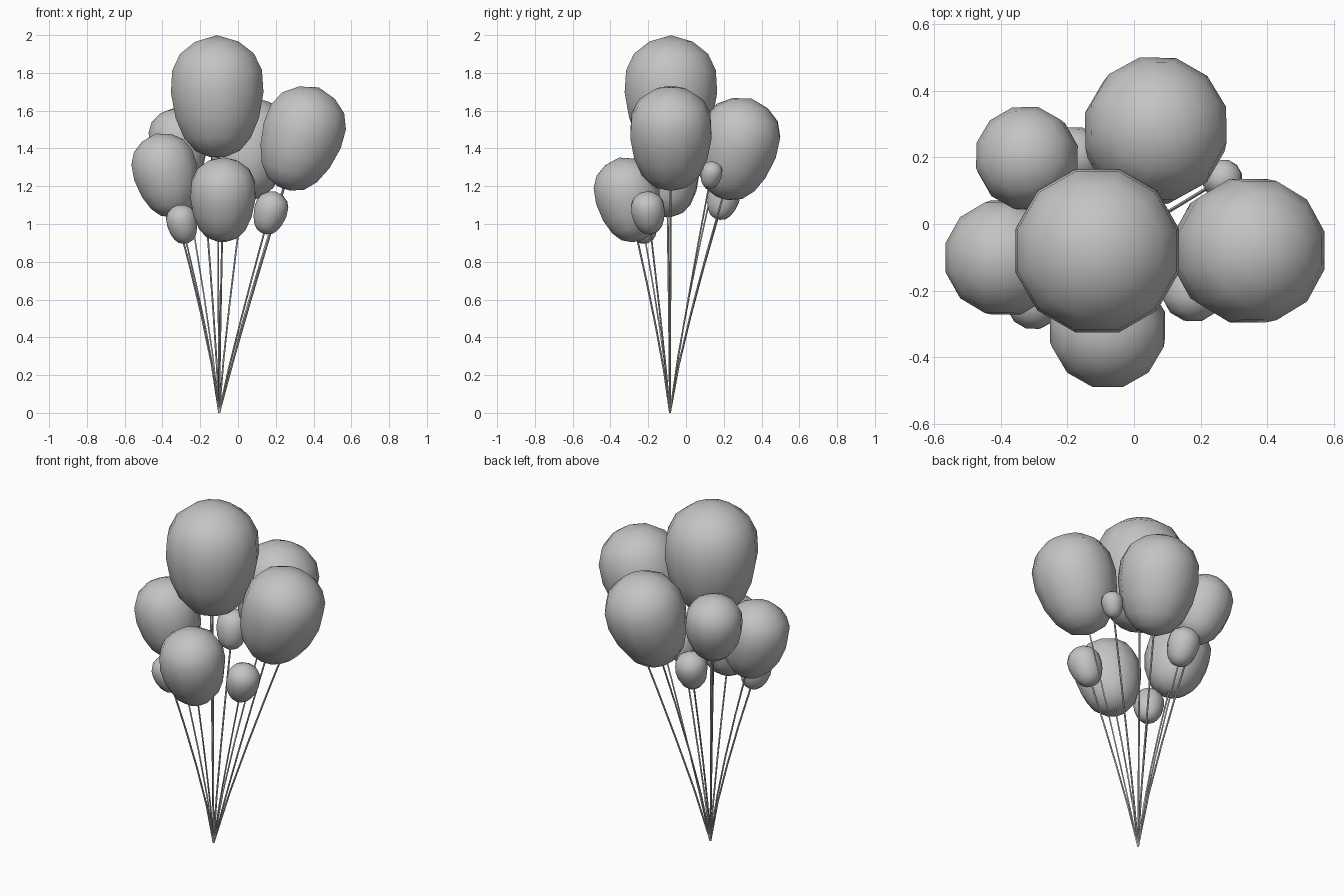
import bpy, bmesh, math
from mathutils import Vector, Matrix

cube = bpy.data.objects.get("Cube")
if cube:
    bpy.data.objects.remove(cube, do_unlink=True)

grey = bpy.data.materials.new("balloon grey")
grey.use_nodes = True
colour = (0.55, 0.55, 0.55, 1)
grey.diffuse_color = colour
grey.node_tree.nodes["Principled BSDF"].inputs["Base Color"].default_value = colour

KNOT = Vector((-0.10, -0.085, 0))   # where all the strings meet
SIDES = 12
# balloon outline for unit radius: (radius, height from the middle)
OUTLINE = [(0.17, -1.31), (0.48, -1.18), (0.72, -0.90), (0.90, -0.47), (1.0, 0.08),
           (0.97, 0.56), (0.80, 0.92), (0.47, 1.18)]
BOTTOM, TOP = -1.32, 1.32


def balloon(name, centre, radius):
    """Egg-shaped balloon leaning away from the knot; returns its lower tip."""
    bm = bmesh.new()
    rings = []
    r_out = radius / math.cos(math.pi / SIDES)
    for r, h in OUTLINE:
        angles = [2 * math.pi * (i + 0.5) / SIDES for i in range(SIDES)]
        rings.append([bm.verts.new((r * r_out * math.cos(a), r * r_out * math.sin(a), h * radius))
                      for a in angles])
    low = bm.verts.new((0, 0, BOTTOM * radius))
    high = bm.verts.new((0, 0, TOP * radius))
    for i in range(SIDES):
        j = (i + 1) % SIDES
        bm.faces.new((low, rings[0][j], rings[0][i]))
        bm.faces.new((high, rings[-1][i], rings[-1][j]))
        for a, b in zip(rings, rings[1:]):
            bm.faces.new((a[i], a[j], b[j], b[i]))
    lean = centre - KNOT
    lean.x *= 1.15
    lean.y *= 1.15
    turn = Vector((0, 0, 1)).rotation_difference(lean).to_matrix().to_4x4()
    bm.transform(Matrix.Translation(centre) @ turn)
    tip = low.co.copy()
    for f in bm.faces:
        f.smooth = True
    mesh = bpy.data.meshes.new(name)
    bm.to_mesh(mesh)
    bm.free()
    mesh.materials.append(grey)
    bpy.context.collection.objects.link(bpy.data.objects.new(name, mesh))
    return tip


def string(name, tip, bow):
    """Thin string from the knot up to a balloon tip, bowed slightly inward."""
    curve = bpy.data.curves.new(name, "CURVE")
    curve.dimensions = "3D"
    curve.bevel_depth = 0.005
    curve.bevel_resolution = 0
    curve.use_fill_caps = True
    spline = curve.splines.new("POLY")
    steps = (0, 0.25, 0.5, 0.75, 1.02)
    spline.points.add(len(steps) - 1)
    for p, t in zip(spline.points, steps):
        out = (tip - KNOT) * t ** bow
        p.co = (KNOT.x + out.x, KNOT.y + out.y, tip.z * t, 1)
    curve.materials.append(grey)
    bpy.context.collection.objects.link(bpy.data.objects.new(name, curve))


BALLOONS = {
    "top": ((-0.11, -0.08, 1.676), 0.245, 1),
    "right": ((0.335, -0.08, 1.455), 0.215, 1.05),
    "back": ((0.06, 0.27, 1.40), 0.21, 1.2),
    "left": ((-0.38, -0.10, 1.26), 0.171, 1.25),
    "back_left": ((-0.315, 0.19, 1.42), 0.15, 1.2),
    "front": ((-0.08, -0.305, 1.13), 0.172, 1.2),
    "small_front_left": ((-0.295, -0.23, 1.0), 0.08, 1.25),
    "small_front_right": ((0.17, -0.20, 1.06), 0.088, 1.1),
    "small_back_right": ((0.262, 0.133, 1.26), 0.056, 1.1),
    "small_back_left": ((-0.175, 0.197, 1.133), 0.085, 1.2),
}
for place, (centre, radius, bow) in BALLOONS.items():
    tip = balloon(place + "_balloon", Vector(centre), radius)
    string(place + "_string", tip, bow)
